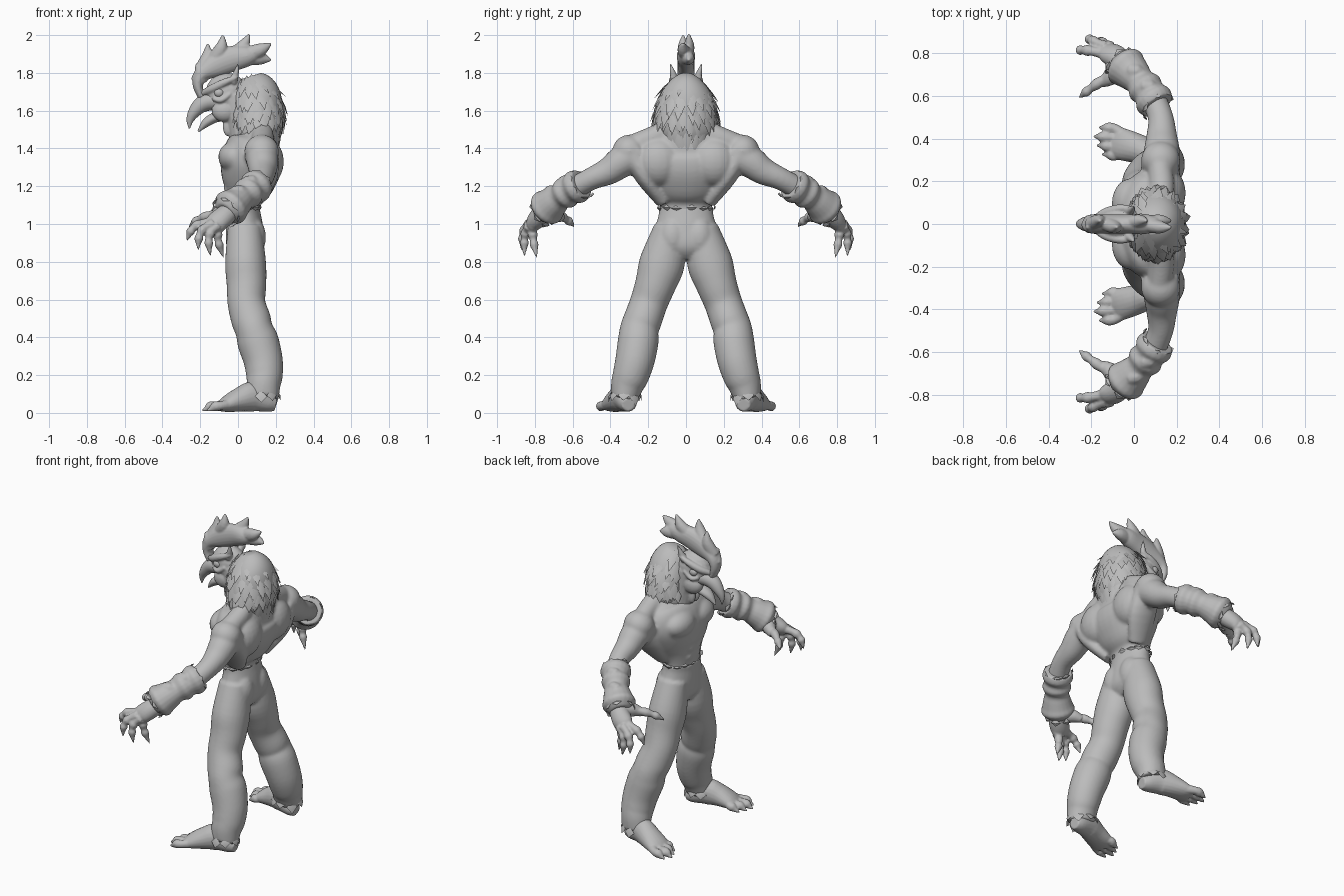
import bpy, bmesh, math, random
from mathutils import Vector, Matrix

random.seed(4)
cube = bpy.data.objects.get("Cube")
if cube:
    bpy.data.objects.remove(cube, do_unlink=True)

clay = bpy.data.materials.new("clay_grey")
clay.use_nodes = True
clay.diffuse_color = (.5, .5, .5, 1)
clay.node_tree.nodes["Principled BSDF"].inputs["Base Color"].default_value = clay.diffuse_color

X, Y, Z = Vector((1, 0, 0)), Vector((0, 1, 0)), Vector((0, 0, 1))


def curve_through(points, steps):
    """Smooth interpolation of path stations (position and radii together)."""
    rows = [Vector(p if len(p) > 4 else (*p, p[-1])) for p in points]
    padded = [rows[0]] + rows + [rows[-1]]
    result = []
    for a, b, c, d in zip(padded, padded[1:], padded[2:], padded[3:]):
        for k in range(steps):
            t = k / steps
            result.append(b + (c - a) * (t / 2)
                          + (a * 2 - b * 5 + c * 4 - d) * (t * t / 2)
                          + (b * 3 - a - c * 3 + d) * (t ** 3 / 2))
    return result + [rows[-1]]


def loft(bm, points, ref, sides=20, steps=4):
    """Closed tube through (x, y, z, radius along ref, radius across)."""
    stations = curve_through(points, steps)
    centres = [Vector(s[:3]) for s in stations]
    rings = []
    for i, s in enumerate(stations):
        last = len(stations) - 1
        along = (centres[min(i + 1, last)] - centres[max(i - 1, 0)]).normalized()
        u = (ref - along * ref.dot(along)).normalized()
        v = along.cross(u)
        ring = []
        for k in range(sides):
            angle = math.tau * k / sides
            ring.append(bm.verts.new(centres[i] + u * s[3] * math.cos(angle)
                                     + v * s[4] * math.sin(angle)))
        rings.append(ring)
    for low, high in zip(rings, rings[1:]):
        for k in range(sides):
            j = (k + 1) % sides
            bm.faces.new((low[k], low[j], high[j], high[k]))
    bm.faces.new(rings[0][::-1])
    bm.faces.new(rings[-1])


def ball(bm, place, radii):
    matrix = Matrix.Translation(place) @ Matrix.Diagonal((*radii, 1))
    bmesh.ops.create_uvsphere(bm, u_segments=20, v_segments=12, radius=1, matrix=matrix)


def leaf(bm, base, tip, outward, width):
    """Pointed, ridged flake used for feathers and torn cloth."""
    base, tip = Vector(base), Vector(tip)
    side = (tip - base).cross(outward).normalized() * width
    middle = base.lerp(tip, .5)
    b, l, r, t, m = [bm.verts.new(p) for p in (base, middle + side, middle - side, tip,
                                               middle + outward * width * .3)]
    for face in ((b, l, m), (l, t, m), (t, r, m), (r, b, m), (b, r, t, l)):
        bm.faces.new(face)


def fringe(bm, centre, radii, drop, flare, count, width):
    """Ragged cloth edge round an upright ellipse."""
    for k in range(count):
        angle = math.tau * (k + random.random() * .5) / count
        out = Vector((math.cos(angle), math.sin(angle), 0))
        base = Vector(centre) + Vector((out.x * radii[0], out.y * radii[1], 0))
        length = drop * random.uniform(.6, 1)
        leaf(bm, base, base + out * flare - Z * length, out, width)


def finish(name, bm, mirror=False, voxel=0, soften=3):
    bmesh.ops.recalc_face_normals(bm, faces=bm.faces)
    mesh = bpy.data.meshes.new(name)
    bm.to_mesh(mesh)
    bm.free()
    mesh.materials.append(clay)
    obj = bpy.data.objects.new(name, mesh)
    bpy.context.collection.objects.link(obj)
    if mirror:
        mod = obj.modifiers.new("Mirror", 'MIRROR')
        mod.use_axis = (False, True, False)
        mod.use_mirror_merge = False
    if voxel:
        mod = obj.modifiers.new("Remesh", 'REMESH')
        mod.mode = 'VOXEL'
        mod.voxel_size = voxel
        mod.use_smooth_shade = True
        mod = obj.modifiers.new("Smooth", 'SMOOTH')
        mod.factor = .5
        mod.iterations = soften
    bpy.ops.object.select_all(action='DESELECT')
    bpy.context.view_layer.objects.active = obj
    obj.select_set(True)
    bpy.ops.object.shade_smooth_by_angle(angle=math.radians(40))


# Muscular torso with upper arms
bm = bmesh.new()
loft(bm, [(.03, 0, 1.04, .085, .13), (.03, 0, 1.12, .093, .145), (.05, 0, 1.2, .135, .2),
          (.068, 0, 1.3, .162, .25), (.078, 0, 1.39, .15, .25), (.1, 0, 1.46, .11, .2),
          (.09, 0, 1.54, .08, .1)], X, 32)
loft(bm, [(.12, .25, 1.38, .09), (.13, .34, 1.33, .085), (.13, .41, 1.28, .073),
          (.125, .5, 1.24, .06), (.09, .59, 1.19, .06)], X)
loft(bm, [(.12, .05, 1.53, .05), (.13, .17, 1.46, .06), (.12, .28, 1.42, .055)], X)
loft(bm, [(.135, .28, 1.37, .08, .06), (.12, .22, 1.25, .09, .05), (.07, .12, 1.12, .06, .04)], X)
for place, radii in (((.125, .3, 1.385), (.092, .09, .088)),      # deltoid
                     ((-.015, .095, 1.355), (.09, .12, .085)),    # chest
                     ((.145, .145, 1.33), (.098, .125, .13))):    # shoulder blade
    ball(bm, place, radii)
for row in range(3):
    ball(bm, (-.048 + row * .008, .037, 1.24 - row * .055), (.036, .038, .034))
finish("torso", bm, True, .009, 9)

# Trousers: hips, seat and bunched legs
bm = bmesh.new()
loft(bm, [(.025, 0, 1.09, .087, .145), (.03, 0, 1.05, .09, .145), (.035, 0, .97, .1, .165),
          (.04, 0, .88, .1, .17), (.035, 0, .82, .06, .1)], X, 32)
loft(bm, [(.035, .085, .98, .09, .085), (.04, .125, .8, .108, .12), (.045, .162, .68, .105, .108),
          (.045, .198, .58, .1, .1), (.07, .23, .49, .105, .102), (.085, .248, .44, .1, .102),
          (.105, .253, .38, .11, .108), (.133, .27, .28, .104, .104), (.14, .292, .2, .097, .097),
          (.135, .31, .15, .09, .088), (.13, .325, .08, .086, .072)], X, 28)
ball(bm, (.075, .07, .93), (.073, .078, .11))
for z, tilt in ((.5, .03), (.43, -.03), (.23, .03)):     # cloth folds
    shift = (.5 - z) * .2
    y = .37 - z * .28
    loft(bm, [(.02 + shift, y - .03, z - tilt, .02), (.06 + shift, y + .045, z, .03),
              (.12 + shift, y + .04, z + tilt, .02)], Z, 12)
finish("trousers", bm, True, .009, 5)

bm = bmesh.new()
fringe(bm, (.125, .322, .12), (.08, .068), .085, .02, 8, .032)
finish("torn_hem", bm, True)
bm = bmesh.new()
fringe(bm, (.027, 0, 1.07), (.087, .145), -.035, .008, 13, .03)
finish("torn_waistband", bm)

# Clawed feet with a high instep
bm = bmesh.new()
loft(bm, [(.2, .305, .045, .035, .035), (.16, .31, .055, .052, .052), (.08, .33, .085, .08, .065),
          (.01, .355, .07, .065, .07), (-.06, .375, .046, .044, .075), (-.1, .385, .03, .024, .065)], Z)
for k in range(4):
    y = .32 + k * .042
    reach = (-.14, -.165, -.18, -.155)[k]
    loft(bm, [(-.04, .35 + k * .02, .045, .032), (-.09, y, .038, .024), (reach + .035, y + .004, .034, .027),
              (reach + .01, y + .006, .02, .014), (reach - .012, y + .006, .012, .004)], Z, 10)
finish("feet", bm, True, .006, 3)

# Wrapped forearms with ragged ends and a flared wrist cuff
bm = bmesh.new()
start, end = Vector((.11, .555, 1.21)), Vector((-.07, .765, 1.06))
wrap = []
for k in range(9):
    t = k / 8
    p = start.lerp(end, t) + Vector((.01, .005, .01)) * math.sin(math.pi * t)
    swell = .025 if k in (6, 7) else 0
    wrap.append((*p, .088 - .024 * t + swell + (.006 if k % 2 else -.006)))
loft(bm, wrap, Vector((1, .3, .2)), 20, 4)
for t in (.25, .6):
    p = start.lerp(end, t)
    loft(bm, [(p.x - .06, p.y - .01, p.z - .03, .03), (p.x - .01, p.y + .04, p.z + .05, .036),
              (p.x + .06, p.y, p.z + .03, .03)], Y, 12)
finish("forearm_wraps", bm, True, .007, 4)

bm = bmesh.new()
axis = (end - start).normalized()
for centre, radius, way in ((start + axis * .02, .074, -1), (end - axis * .03, .075, 1)):
    for k in range(7):
        spin = Matrix.Rotation(math.tau * k / 7 + random.random() * .3, 3, axis)
        out = spin @ axis.orthogonal().normalized()
        base = centre + out * radius
        leaf(bm, base, base + axis * way * random.uniform(.03, .05) + out * .008, out, .03)
finish("wrap_tatters", bm, True)

# Hands with knuckled talons
bm = bmesh.new()
loft(bm, [(-.03, .74, 1.08, .05), (-.08, .78, 1.035, .058, .052), (-.12, .805, 1.005, .056, .042),
          (-.14, .82, .985, .03, .025)], X)
loft(bm, [(-.06, .75, 1.06, .05), (-.11, .69, 1.05, .04), (-.155, .66, 1.03, .022)], Z)
fingers = (((-.14, .8, 1.01), (-.27, .81, .91)), ((-.135, .83, 1.0), (-.21, .87, .86)),
           ((-.11, .83, .99), (-.145, .855, .83)), ((-.09, .81, .99), (-.075, .79, .82)),
           ((-.08, .72, 1.06), (-.26, .59, .985)))
for root, tip in fingers:
    a, b = Vector(root), Vector(tip)
    thumb = b.y < .7
    bulge = Vector((-.02, -.01, .01)) if thumb else Vector((-.025, .01, .025))
    stations = []
    for t, r in ((0, .03), (.25, .022), (.42, .027), (.58, .019), (.7, .024), (.82, .015), (1, .003)):
        stations.append((*(a.lerp(b, t) + bulge * math.sin(math.pi * t)), r))
    loft(bm, stations, Z if thumb else Y, 10, 3)
finish("hands", bm, True, .006, 2)

# Head, brow, cheek, wattle, ear tufts and neck
bm = bmesh.new()
loft(bm, [(-.03, 0, 1.68, .08), (.02, 0, 1.55, .085), (.06, 0, 1.42, .1)], X)
ball(bm, (-.06, 0, 1.685), (.115, .08, .115))
ball(bm, (-.07, .035, 1.6), (.07, .045, .06))
ball(bm, (-.055, .022, 1.52), (.026, .02, .055))
loft(bm, [(-.19, .012, 1.69, .015), (-.14, .05, 1.715, .022), (-.07, .072, 1.75, .02),
          (0, .075, 1.78, .008)], Z, 12)
loft(bm, [(-.13, .06, 1.665, .012), (-.09, .075, 1.655, .014), (-.04, .075, 1.69, .01)], Z, 12)
loft(bm, [(-.03, .055, 1.75, .025), (-.01, .07, 1.8, .016), (.0, .083, 1.85, .003)], X, 10)
finish("head", bm, True, .006, 2)

bm = bmesh.new()
ball(bm, (-.1, .066, 1.695), (.026, .018, .023))
finish("eyes", bm, True)

# Hooked open beak
bm = bmesh.new()
loft(bm, [(-.08, 0, 1.655, .07, .06), (-.15, 0, 1.65, .055, .05), (-.2, 0, 1.627, .042, .042),
          (-.237, 0, 1.585, .03, .03), (-.255, 0, 1.545, .016, .018), (-.257, 0, 1.505, .003)], Y)
finish("upper_beak", bm)
bm = bmesh.new()
loft(bm, [(-.06, 0, 1.58, .055, .035), (-.12, 0, 1.565, .045, .028), (-.17, 0, 1.535, .03, .023),
          (-.21, 0, 1.49, .005)], Y)
finish("lower_beak", bm)

# Fleshy comb: a curled root with upswept lobes
bm = bmesh.new()
loft(bm, [(-.19, 0, 1.67, .03, .02), (-.212, 0, 1.73, .04, .027), (-.195, 0, 1.79, .045, .04),
          (-.12, 0, 1.84, .045, .065), (-.03, 0, 1.875, .045, .068), (.05, 0, 1.89, .048, .055),
          (.11, 0, 1.905, .03, .03)], Y)
lobes = ((-.19, 1.81, -.16, 1.955), (-.12, 1.87, -.08, 2.0), (-.03, 1.88, .06, 2.005),
         (.05, 1.895, .175, 1.955), (.05, 1.885, .175, 1.868), (-.205, 1.76, -.22, 1.85))
for k, (x, z, tip_x, tip_z) in enumerate(lobes):
    sway = .015 * (-1) ** k
    loft(bm, [(x, 0, z, .036, .045), (x * .5 + tip_x * .5 + .012, sway, z * .5 + tip_z * .5, .03, .034),
              (tip_x, sway, tip_z, .006)], Y, 14)
finish("comb", bm, False, .006, 3)

# Mane: inner volume covered with rows of feathers
mane = [(.075, 0, 1.785, .05, .045), (.085, 0, 1.75, .095, .09), (.1, 0, 1.68, .125, .138),
        (.108, 0, 1.58, .132, .162), (.105, 0, 1.48, .118, .158), (.1, 0, 1.42, .085, .1)]
bm = bmesh.new()
loft(bm, mane, X, 28)
finish("mane_core", bm)


def mane_point(z, angle, extra):
    for top, low in zip(mane, mane[1:]):
        if z >= low[2] or low is mane[-1]:
            s = Vector(top).lerp(Vector(low), min(1.1, (top[2] - z) / (top[2] - low[2])))
            return Vector((s[0] + (s[3] + extra) * math.cos(angle), (s[4] + extra) * math.sin(angle), z))


bm = bmesh.new()
for row in range(11):
    count = 11 + row
    for k in range(count):
        angle = math.radians(-150 + 300 * (k + .5 * (row % 2)) / count) + random.uniform(-.08, .08)
        z = 1.785 - row * .029 + random.uniform(-.015, .012)
        length = random.uniform(.08, .13) + .03 * max(0, math.cos(angle)) * row / 10
        out = Vector((math.cos(angle), math.sin(angle), .2))
        flare = random.uniform(.01, .032)
        leaf(bm, mane_point(z, angle, -.002), mane_point(z - length, angle, flare), out, .024)
finish("mane_feathers", bm)
